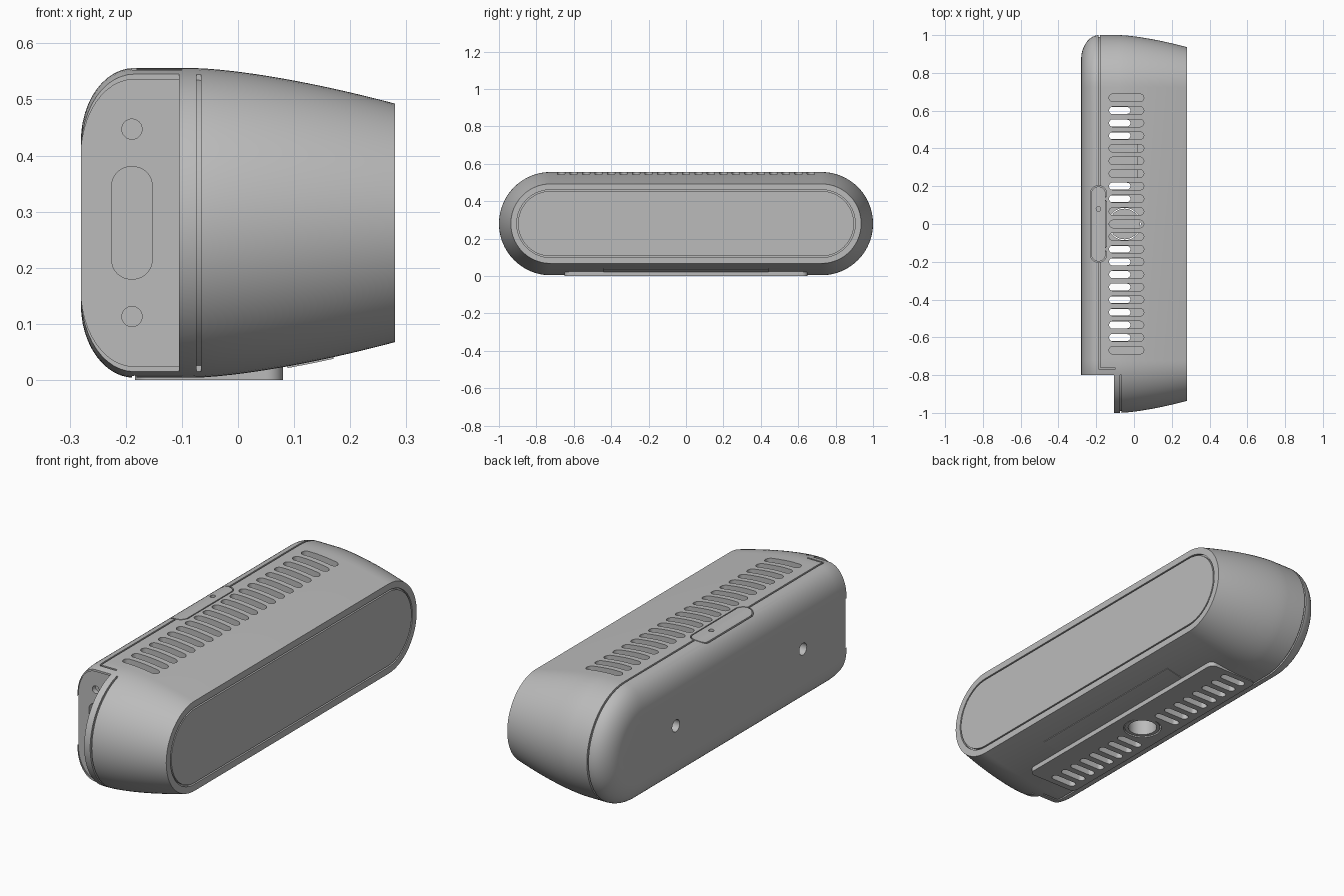
import bpy, bmesh, math

if "Cube" in bpy.data.objects:
    bpy.data.objects.remove(bpy.data.objects["Cube"], do_unlink=True)

GREY = bpy.data.materials.new("plain_grey")
GREY.use_nodes = True
COLOUR = (0.5, 0.5, 0.5, 1)
GREY.diffuse_color = COLOUR
GREY.node_tree.nodes["Principled BSDF"].inputs["Base Color"].default_value = COLOUR

MID_Z, HALF_Z, BACK, FRONT = 0.28, 0.276, -0.28, 0.28


def outline(hu, hv, r, n=12):
    """Rounded rectangle, counter-clockwise."""
    pts = []
    for k, (su, sv) in enumerate([(1, 1), (-1, 1), (-1, -1), (1, -1)]):
        for i in range(n + 1):
            a = math.pi / 2 * (k + i / n)
            pts.append((su * (hu - r) + r * math.cos(a), sv * (hv - r) + r * math.sin(a)))
    return pts


def make(name, lofts):
    """Object from one or more closed lofts, each a list of rings."""
    bm = bmesh.new()
    for rings in lofts:
        rows = [[bm.verts.new(p) for p in ring] for ring in rings]
        for a, b in zip(rows, rows[1:]):
            for i in range(len(a)):
                j = (i + 1) % len(a)
                bm.faces.new((a[i], a[j], b[j], b[i]))
        bm.faces.new(rows[0])
        bm.faces.new(rows[-1])
    bmesh.ops.remove_doubles(bm, verts=bm.verts, dist=1e-5)
    bmesh.ops.recalc_face_normals(bm, faces=bm.faces)
    mesh = bpy.data.meshes.new(name)
    bm.to_mesh(mesh)
    bm.free()
    mesh.materials.append(GREY)
    ob = bpy.data.objects.new(name, mesh)
    bpy.context.collection.objects.link(ob)
    return ob


def prism(axis, centre, hu, hv, r, lo, hi, n=12):
    """Rounded-rectangle rings along an axis; centre and size lie in the other two axes."""
    rings = []
    for t in (lo, hi):
        ring = []
        for u, v in outline(hu, hv, r, n):
            p = [centre[0] + u, centre[1] + v]
            p.insert("xyz".index(axis), t)
            ring.append(p)
        rings.append(ring)
    return rings


def box(x0, x1, y0, y1, z0, z1):
    return [[(x0, y0, z), (x1, y0, z), (x1, y1, z), (x0, y1, z)] for z in (z0, z1)]


def body_loft(inset=0.0):
    """Stadium section swept along x: rounded back edge, gently tapering front."""
    profile = []
    for i in range(13):
        a = math.pi / 2 * i / 12
        profile.append((-0.185 - 0.095 * math.cos(a), 0.13 * (1 - math.sin(a))))
    for i in range(17):
        t = i / 16
        profile.append((-0.08 + (FRONT + 0.08) * t, 0.0635 * t ** 1.5))
    return [[(x, u, MID_Z + v) for u, v in
             outline(1 - d - inset, HALF_Z - d - inset, HALF_Z - d - inset, 20)]
            for x, d in profile]


def boolean(ob, tool, op="DIFFERENCE", keep=False):
    mod = ob.modifiers.new("bool", "BOOLEAN")
    mod.object, mod.operation, mod.solver = tool, op, "EXACT"
    bpy.context.view_layer.update()
    graph = bpy.context.evaluated_depsgraph_get()
    mesh = bpy.data.meshes.new_from_object(ob.evaluated_get(graph))
    ob.modifiers.clear()
    ob.data = mesh
    if not keep:
        bpy.data.objects.remove(tool, do_unlink=True)


def cut(ob, *lofts):
    boolean(ob, make("cutter", lofts))


# Housing with a hollow middle and a missing back corner
housing = make("housing", [body_loft()])
cut(housing, box(-0.24, 0.15, -0.74, 0.74, 0.045, 0.51))
cut(housing, box(-0.5, -0.105, -1.2, -0.8, -0.2, 0.8))

# Recessed connector panel on the corner's side wall
panel = make("panel_cutter", [body_loft(0.009)])
boolean(panel, make("limit", [box(-0.5, -0.105, -0.9, -0.794, -0.2, 0.8)]), "INTERSECT")
boolean(housing, panel)
cut(housing,
    prism("y", (-0.189, MID_Z), 0.036, 0.1, 0.034, -0.85, -0.765),
    *[prism("y", (-0.189, MID_Z + s * 0.167), 0.018, 0.018, 0.018, -0.85, -0.77) for s in (-1, 1)])

# Shallow seams around the back cover
for slab in (box(-0.189, -0.181, -0.765, 1.1, -0.2, 0.8),
             box(-0.185, -0.1, -0.769, -0.761, -0.2, 0.8),
             box(-0.074, -0.066, -1.1, -0.8, -0.2, 0.8)):
    seam = make("seam_cutter", [slab])
    boolean(seam, make("core", [body_loft(0.01)]))
    boolean(housing, seam)

# Groove framing the front panel
groove = make("groove_cutter", [prism("x", (0, MID_Z), 0.905, 0.181, 0.181, 0.268, 0.3, 20)])
cut(groove, prism("x", (0, MID_Z), 0.898, 0.174, 0.174, 0.2, 0.4, 20))
boolean(housing, groove)

# Vents above, mounting holes behind, button opening
PITCH = 0.0668
cut(housing, *[prism("z", (-0.04, i * PITCH), 0.092, 0.02, 0.02, 0.4, 0.7, 6) for i in range(-10, 11)])
cut(housing, *[prism("x", (s * 0.475, MID_Z), 0.028, 0.028, 0.028, -0.4, -0.2) for s in (-1, 1)])
cut(housing, prism("z", (-0.188, 0), 0.043, 0.203, 0.042, 0.45, 0.7))

# Foot plate with vents and a socket opening
foot = make("foot_plate", [prism("z", (-0.052, 0), 0.132, 0.65, 0.03, 0, 0.035)])
lower = [prism("z", (-0.085, s * i * PITCH), 0.066, 0.018, 0.018, -0.1, 0.1, 6)
         for s in (-1, 1) for i in range(2, 10)]
lower.append(prism("z", (-0.05, 0), 0.086, 0.086, 0.086, -0.1, 0.1))
for part in (housing, foot):
    cut(part, *lower)

# Mount socket
socket = make("mount_socket", [prism("z", (-0.05, 0), 0.081, 0.081, 0.081, 0.003, 0.15)])
cut(socket, prism("z", (-0.05, 0), 0.065, 0.065, 0.065, -0.1, 0.1))

# Top button following the housing surface, with a pinhole
button = make("top_button", [body_loft()])
boolean(button, make("limit", [prism("z", (-0.188, 0), 0.038, 0.198, 0.037, 0.5, 0.7)]), "INTERSECT")
cut(button, prism("z", (-0.188, 0.08), 0.012, 0.012, 0.012, 0.53, 0.7))

# Thin label plate under the front slope
label = make("label_plate", [body_loft(-0.003)])
boolean(label, make("limit", [box(0.088, 0.17, -0.44, 0.44, -0.1, 0.044)]), "INTERSECT")

# Inner module seen through the vents
module = make("inner_module", [box(-0.15, 0.02, 0.24, 0.43, 0.04, 0.3)])

bpy.ops.object.select_all(action="DESELECT")
for ob in (housing, foot, socket, button, label, module):
    ob.select_set(True)
bpy.context.view_layer.objects.active = housing
bpy.ops.object.shade_smooth_by_angle(angle=math.radians(30))
